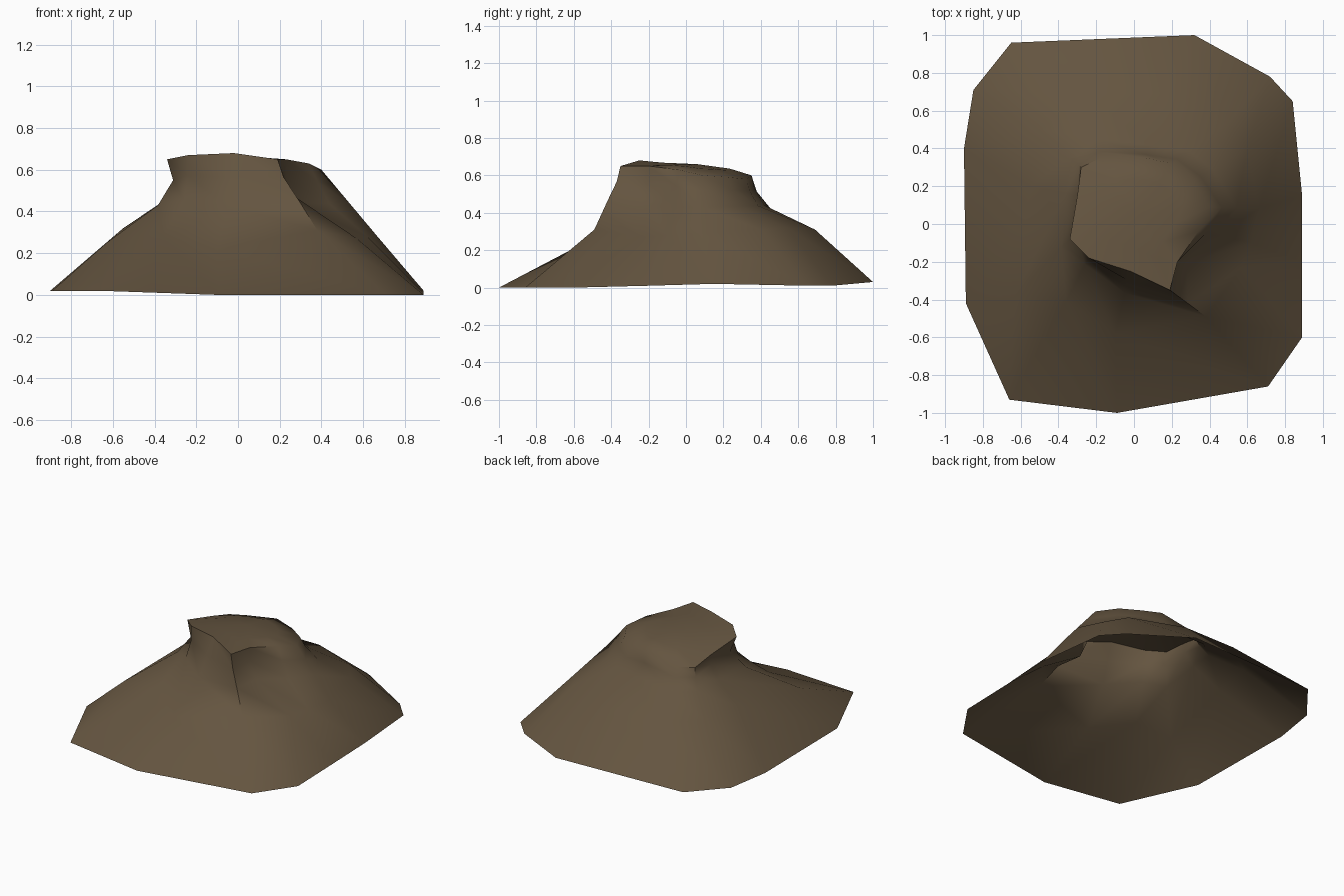
import bpy
import bmesh
from mathutils import Vector

default_cube = bpy.data.objects.get("Cube")
if default_cube:
    bpy.data.objects.remove(default_cube, do_unlink=True)


def make_material(name, colour):
    material = bpy.data.materials.new(name)
    material.use_nodes = True
    material.diffuse_color = colour
    material.node_tree.nodes["Principled BSDF"].inputs["Base Color"].default_value = colour
    return material


def contour(points):
    return [Vector(point) for point in points]


def carve(lower, upper, inward, rise):
    """Contour between two others; inward says how deep each direction is cut."""
    result = []
    for low, high, depth in zip(lower, upper, inward):
        point = low.lerp(high, depth)
        point.z = low.z + (high.z - low.z) * rise
        result.append(point)
    return result


def loft_mound(name, contours, peak, material):
    """Skin stacked contours, close them at the peak and leave the base open."""
    builder = bmesh.new()
    rings = [[builder.verts.new(point) for point in ring] for ring in contours]
    count = len(rings[0])
    for lower, upper in zip(rings, rings[1:]):
        for i in range(count):
            j = (i + 1) % count
            builder.faces.new((lower[i], lower[j], upper[i]))
            builder.faces.new((lower[j], upper[j], upper[i]))
    top = builder.verts.new(peak)
    for i in range(count):
        builder.faces.new((rings[-1][i], rings[-1][(i + 1) % count], top))

    mesh = bpy.data.meshes.new(name)
    builder.to_mesh(mesh)
    builder.free()
    mesh.materials.append(material)
    mound = bpy.data.objects.new(name, mesh)
    bpy.context.collection.objects.link(mound)
    bpy.ops.object.select_all(action="DESELECT")
    mound.select_set(True)
    bpy.context.view_layer.objects.active = mound
    bpy.ops.object.shade_smooth_by_angle(angle=0.9)
    return mound


rock = make_material("brown rock", (0.128, 0.09, 0.051, 1))

# Contours run anticlockwise from the front centre
base = contour([
    (-.09, -1, 0), (.71, -.86, 0), (.89, -.6, 0), (.89, -.2, .01), (.89, .15, .02),
    (.84, .65, .01), (.72, .78, .01), (.32, 1, .03), (-.65, .96, .03),
    (-.85, .71, .02), (-.9, .4, .02), (-.89, -.42, .02), (-.66, -.93, .02)])
shoulder = contour([
    (-.1, -.58, .22), (.38, -.49, .31), (.57, -.23, .27), (.62, -.1, .28), (.66, .08, .29),
    (.6, .4, .31), (.5, .54, .32), (.15, .69, .31), (-.25, .69, .31),
    (-.5, .5, .32), (-.55, .2, .32), (-.63, -.38, .25), (-.36, -.41, .28)])
rim = contour([
    (-.02, -.25, .68), (.19, -.35, .65), (.23, -.2, .65), (.34, -.04, .63), (.4, .09, .6),
    (.32, .23, .59), (.2, .32, .58), (.06, .35, .6), (-.18, .35, .56),
    (-.28, .3, .56), (-.3, .15, .6), (-.34, -.08, .65), (-.24, -.18, .67)])
peak = Vector((.03, .06, .66))

# Buttresses stand out at the front and left; gullies cut in between them
cliff = carve(shoulder, rim,
              [.65, .5, .85, .65, .45, .65, .7, .8, .7, .75, .75, .85, .85], .45)
neck = carve(shoulder, rim,
             [.85, .85, 1, .85, .75, .88, .9, .95, .9, .95, 1, 1.1, 1], .75)
plateau = carve(rim, [peak] * len(rim), [.4] * len(rim), .6)
loft_mound("rocky_mound", [base, shoulder, cliff, neck, rim, plateau], peak, rock)
